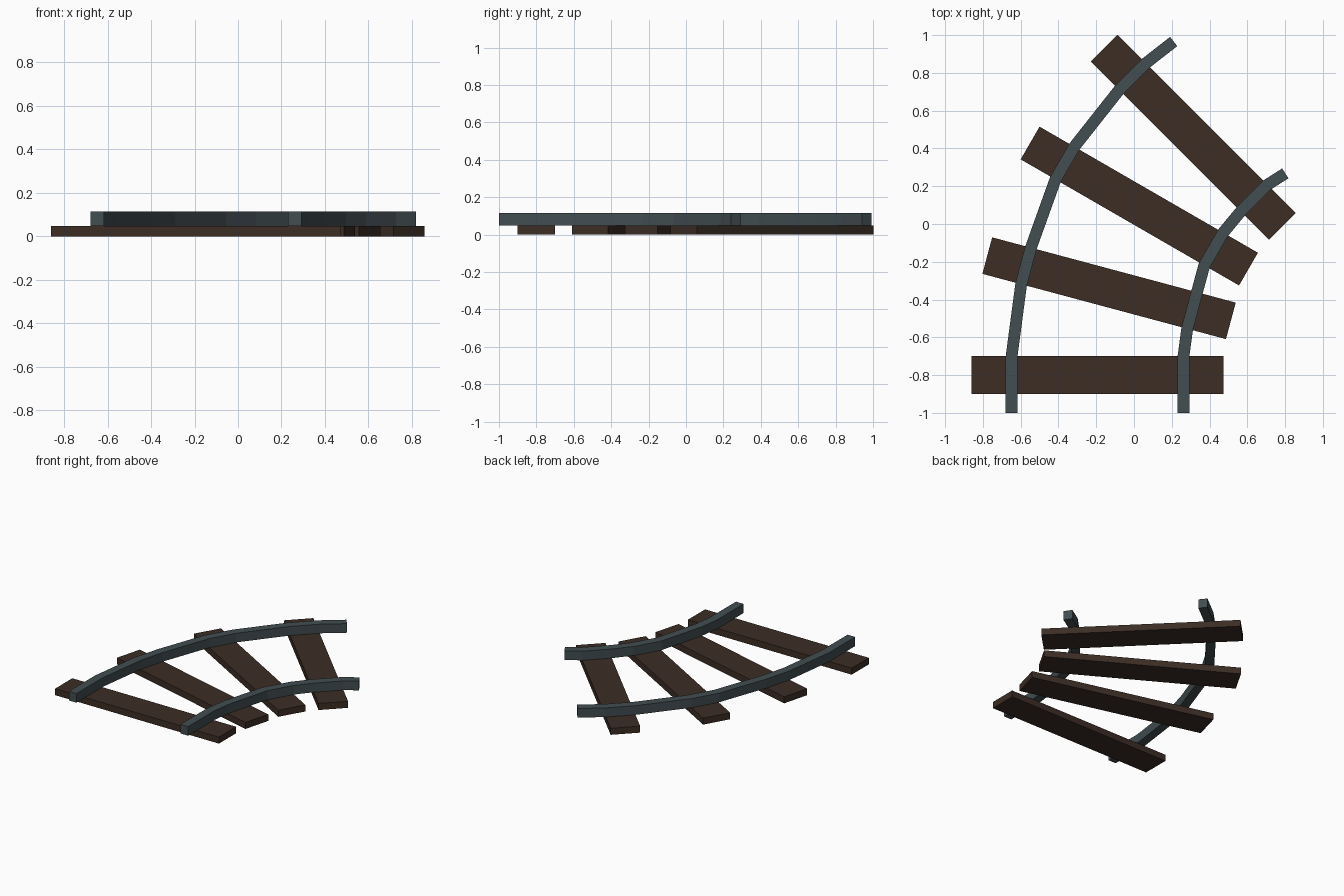
import bpy, bmesh, math
from mathutils import Vector, Matrix

if "Cube" in bpy.data.objects:
    bpy.data.objects.remove(bpy.data.objects["Cube"])

TIE_LEN, TIE_W, TIE_H = 1.335, 0.2, 0.048
RAIL_W, RAIL_TOP, GAUGE = 0.062, 0.115, 0.455
# tie centres (x, y) and turn in degrees along the curve
TIES = [(-0.193, -0.80, 0), (-0.132, -0.34, -15), (0.028, 0.095, -30), (0.314, 0.459, -45)]


def material(name, colour):
    m = bpy.data.materials.new(name)
    m.diffuse_color = (*colour, 1)
    m.use_nodes = True
    m.node_tree.nodes["Principled BSDF"].inputs["Base Color"].default_value = m.diffuse_color
    return m


def add_object(name, bm, mat):
    bmesh.ops.recalc_face_normals(bm, faces=bm.faces)
    me = bpy.data.meshes.new(name)
    bm.to_mesh(me)
    bm.free()
    me.materials.append(mat)
    ob = bpy.data.objects.new(name, me)
    bpy.context.collection.objects.link(ob)


def rail(name, path, mat):
    """Sweep a rectangular section along a flat path with mitred bends."""
    bm = bmesh.new()
    dirs = [(b - a).normalized() for a, b in zip(path, path[1:])]
    rings = []
    for i, p in enumerate(path):
        d0, d1 = dirs[max(i - 1, 0)], dirs[min(i, len(dirs) - 1)]
        t = (d0 + d1).normalized()
        n = Vector((t.y, -t.x)) * (RAIL_W / 2 / t.dot(d0))
        rings.append([bm.verts.new((*(p + n * s), z)) for s, z in
                      ((-1, TIE_H), (1, TIE_H), (1, RAIL_TOP), (-1, RAIL_TOP))])
    for a, b in zip(rings, rings[1:]):
        for k in range(4):
            j = (k + 1) % 4
            bm.faces.new((a[k], a[j], b[j], b[k]))
    bm.faces.new(rings[0])
    bm.faces.new(rings[-1])
    add_object(name, bm, mat)


wood = material("dark brown wood", (0.045, 0.026, 0.018))
steel = material("blue grey steel", (0.054, 0.074, 0.082))

# Wooden ties fanned around the curve
for i, (x, y, deg) in enumerate(TIES):
    bm = bmesh.new()
    bmesh.ops.create_cube(bm, size=1, matrix=Matrix.Translation((x, y, TIE_H / 2))
                          @ Matrix.Rotation(math.radians(deg), 4, 'Z')
                          @ Matrix.Diagonal((TIE_LEN, TIE_W, TIE_H, 1)))
    add_object(f"tie_{i + 1}", bm, wood)

# Rails: straight across each tie, bending at the tie edges
for name, side, end in (("outer_rail", -1, (0.21, 0.966)), ("inner_rail", 1, (0.801, 0.268))):
    path = [Vector((TIES[0][0] + side * GAUGE, -1))]
    for x, y, deg in TIES:
        rot = Matrix.Rotation(math.radians(deg), 2)
        for edge in (-TIE_W / 2, TIE_W / 2):
            path.append(Vector((x, y)) + rot @ Vector((side * GAUGE, edge)))
    path.append(Vector(end))
    rail(name, path, steel)
